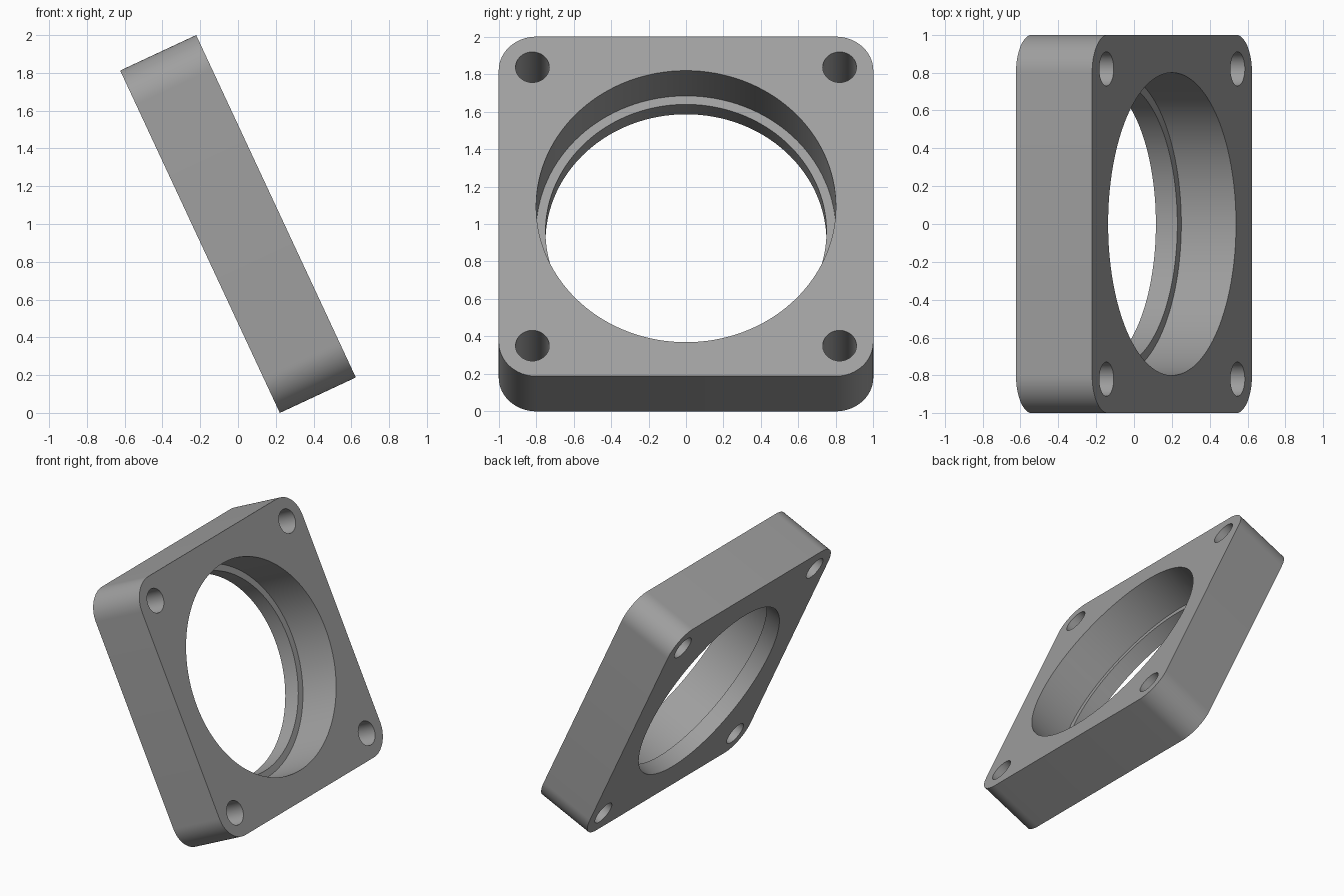
import bpy, bmesh, math
from mathutils import Matrix

if "Cube" in bpy.data.objects:
    bpy.data.objects.remove(bpy.data.objects["Cube"])

T = 0.444          # plate thickness
HALF = 1.0         # half side of the square plate
CORNER = 0.2       # corner radius
LIP = 0.125        # thickness of the retaining lip at the back
TILT = Matrix.Translation((0, 0, 1)) @ Matrix.Rotation(math.radians(65), 4, 'Y')

metal = bpy.data.materials.new("grey metal")
metal.diffuse_color = (0.35, 0.35, 0.35, 1)
metal.use_nodes = True
metal.node_tree.nodes["Principled BSDF"].inputs["Base Color"].default_value = metal.diffuse_color


def prism(name, outline, z0, z1):
    """Extrude a closed 2D outline from z0 to z1."""
    bm = bmesh.new()
    face = bm.faces.new([bm.verts.new((x, y, z0)) for x, y in outline])
    new = bmesh.ops.extrude_face_region(bm, geom=[face])["geom"]
    verts = [v for v in new if isinstance(v, bmesh.types.BMVert)]
    bmesh.ops.translate(bm, verts=verts, vec=(0, 0, z1 - z0))
    bmesh.ops.recalc_face_normals(bm, faces=bm.faces)
    mesh = bpy.data.meshes.new(name)
    bm.to_mesh(mesh)
    bm.free()
    mesh.materials.append(metal)
    obj = bpy.data.objects.new(name, mesh)
    bpy.context.collection.objects.link(obj)
    return obj


def arc(cx, cy, r, start, sweep, n):
    return [(cx + r * math.cos(start + sweep * i / n),
             cy + r * math.sin(start + sweep * i / n)) for i in range(n + 1)]


def circle(cx, cy, r, n):
    return arc(cx, cy, r, 0, 2 * math.pi, n)[:-1]


# Rounded square plate
c = HALF - CORNER
outline = []
for k, (sx, sy) in enumerate([(1, 1), (-1, 1), (-1, -1), (1, -1)]):
    outline += arc(sx * c, sy * c, CORNER, k * math.pi / 2, math.pi / 2, 16)
plate = prism("flange_plate", outline, -T / 2, T / 2)

# Stepped bore and four bolt holes
cutters = [
    prism("bore_cutter", circle(0, 0, 0.80, 128), -T / 2 + LIP, T),
    prism("lip_cutter", circle(0, 0, 0.75, 128), -T, T),
]
for sx in (-1, 1):
    for sy in (-1, 1):
        cutters.append(prism("bolt_hole_cutter", circle(sx * 0.82, sy * 0.82, 0.09, 48), -T, T))

bpy.context.view_layer.objects.active = plate
for cutter in cutters:
    mod = plate.modifiers.new("cut", 'BOOLEAN')
    mod.operation = 'DIFFERENCE'
    mod.solver = 'EXACT'
    mod.object = cutter
    bpy.ops.object.modifier_apply(modifier=mod.name)
    bpy.data.objects.remove(cutter)

# Smooth the round walls, then lean the plate back
bpy.ops.object.select_all(action='DESELECT')
plate.select_set(True)
bpy.ops.object.shade_smooth_by_angle(angle=math.radians(30))
plate.data.transform(TILT)
